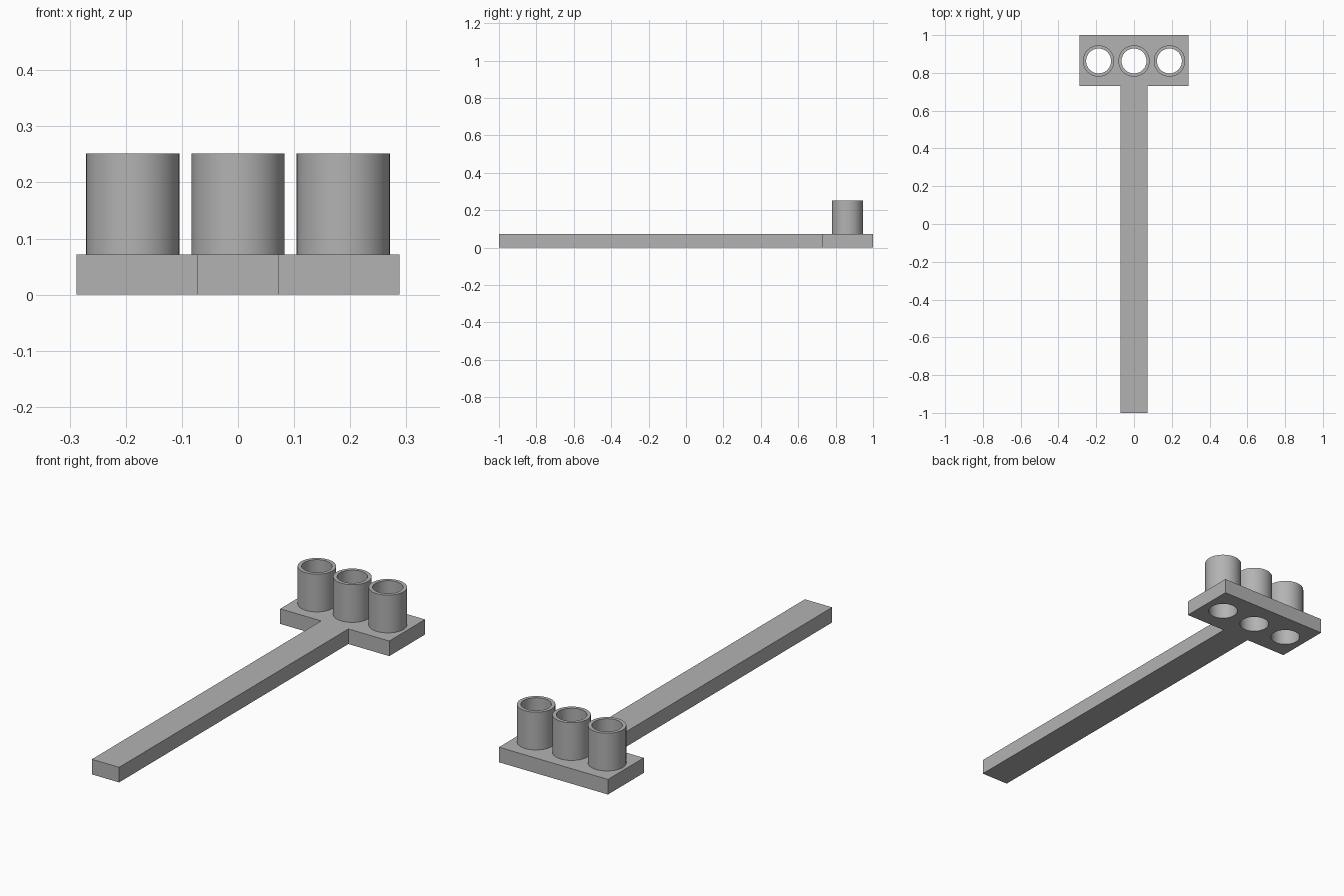
import bpy
import bmesh
from math import radians

cube = bpy.data.objects.get("Cube")
if cube:
    bpy.data.objects.remove(cube, do_unlink=True)

THICK, TOP = 0.072, 0.252
OUTER, BORE = 0.083, 0.066
TUBE_Y, SPACING = 0.863, 0.1875
SIDES = 64

grey = bpy.data.materials.new("plain grey")
grey.use_nodes = True
colour = (0.45, 0.45, 0.45, 1)
grey.diffuse_color = colour
grey.node_tree.nodes["Principled BSDF"].inputs["Base Color"].default_value = colour


def add_object(name, bm):
    mesh = bpy.data.meshes.new(name)
    bmesh.ops.recalc_face_normals(bm, faces=bm.faces)
    bm.to_mesh(mesh)
    bm.free()
    mesh.materials.append(grey)
    obj = bpy.data.objects.new(name, mesh)
    bpy.context.collection.objects.link(obj)
    return obj


def activate(obj):
    bpy.ops.object.select_all(action="DESELECT")
    obj.select_set(True)
    bpy.context.view_layer.objects.active = obj


# T-shaped base: handle and head in one outline, mirrored across x
half = [(0.072, -1), (0.072, 0.73), (0.288, 0.73), (0.288, 1)]
outline = half + [(-x, y) for x, y in reversed(half)]
bm = bmesh.new()
face = bm.faces.new([bm.verts.new((x, y, 0)) for x, y in outline])
extruded = bmesh.ops.extrude_face_region(bm, geom=[face])["geom"]
bmesh.ops.translate(bm, vec=(0, 0, THICK),
                    verts=[v for v in extruded if isinstance(v, bmesh.types.BMVert)])
base = add_object("handle_and_head", bm)

for side, name in ((-1, "right"), (0, "middle"), (1, "left")):
    x = side * SPACING

    # Bore through the head
    bpy.ops.mesh.primitive_cylinder_add(vertices=SIDES, radius=BORE, depth=1,
                                        location=(x, TUBE_Y, 0))
    cutter = bpy.context.object
    cutter.hide_render = True
    cutter.data.materials.append(grey)
    activate(base)
    mod = base.modifiers.new("bore", "BOOLEAN")
    mod.operation, mod.solver, mod.object = "DIFFERENCE", "EXACT", cutter
    bpy.ops.object.modifier_apply(modifier=mod.name)
    bpy.data.objects.remove(cutter, do_unlink=True)

    # Open tube standing on the head: outer wall, rim and inner wall
    bm = bmesh.new()
    profile = [(OUTER, THICK), (OUTER, TOP), (BORE, TOP), (BORE, THICK)]
    verts = [bm.verts.new((r, 0, z)) for r, z in profile]
    edges = [bm.edges.new(pair) for pair in zip(verts, verts[1:])]
    bmesh.ops.spin(bm, geom=verts + edges, cent=(0, 0, 0), axis=(0, 0, 1),
                   angle=radians(360), steps=SIDES, use_duplicate=False)
    bmesh.ops.remove_doubles(bm, verts=bm.verts, dist=0.0005)
    tube = add_object(name + "_tube", bm)
    tube.location = (x, TUBE_Y, 0)
    activate(tube)
    bpy.ops.object.shade_smooth_by_angle(angle=radians(30))

activate(base)
bpy.ops.object.shade_smooth_by_angle(angle=radians(30))
